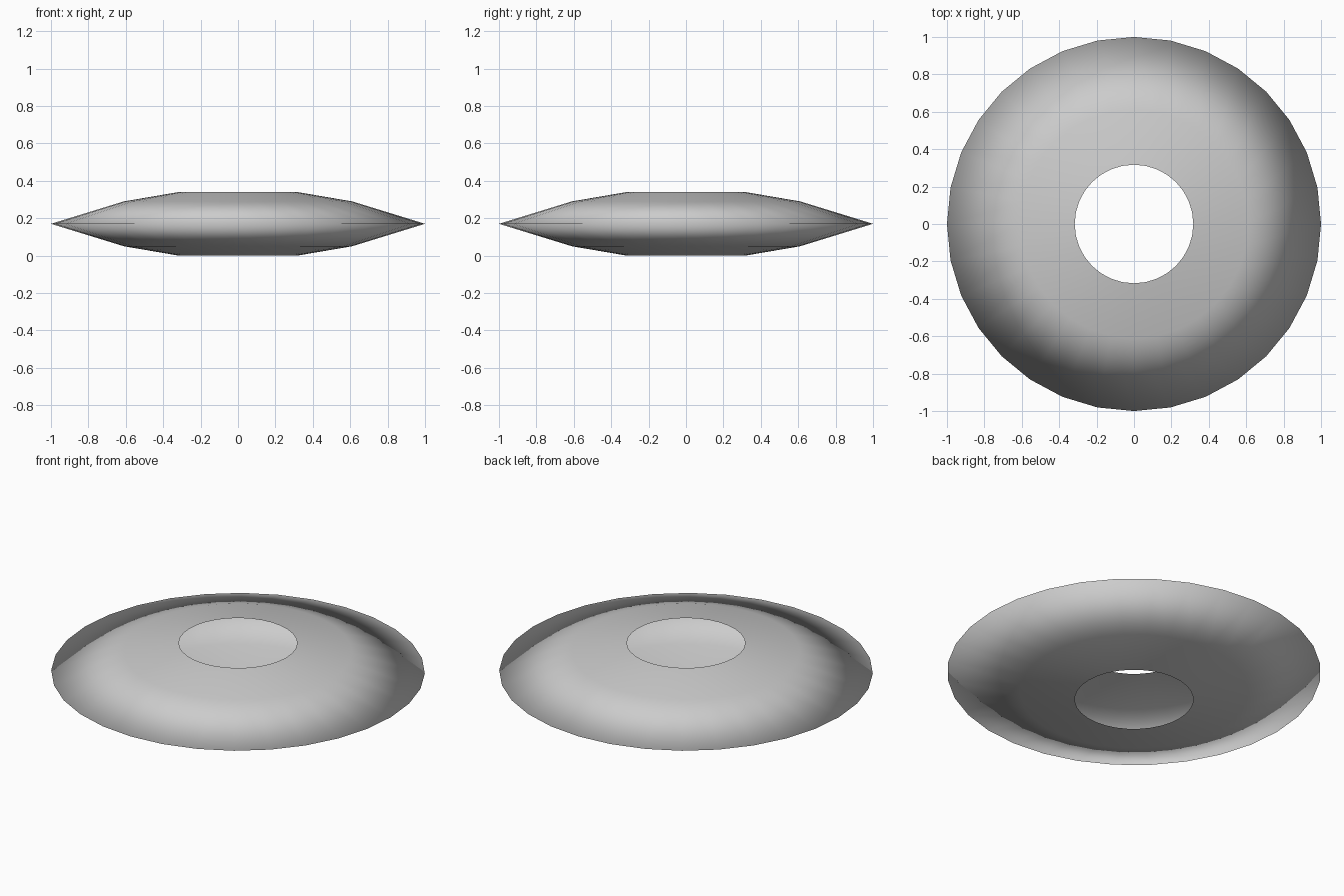
import bpy, bmesh
from math import cos, sin, tau

if "Cube" in bpy.data.objects:
    bpy.data.objects.remove(bpy.data.objects["Cube"])

SIDES = 32
# Open shell profile (radius, z), from top opening around the rim to bottom opening
PROFILE = [(0.317, 0.34), (0.61, 0.29), (1.0, 0.17), (0.61, 0.05), (0.317, 0.0)]

# Hollow lens-shaped ring, open at top and bottom
bm = bmesh.new()
rings = [[bm.verts.new((r * cos(tau * i / SIDES), r * sin(tau * i / SIDES), z))
          for i in range(SIDES)] for r, z in PROFILE]
for upper, lower in zip(rings, rings[1:]):
    for i in range(SIDES):
        j = (i + 1) % SIDES
        face = bm.faces.new((upper[i], lower[i], lower[j], upper[j]))
        face.smooth = True

mesh = bpy.data.meshes.new("ring_shell")
bm.to_mesh(mesh)
bm.free()
shell = bpy.data.objects.new("ring_shell", mesh)
bpy.context.collection.objects.link(shell)
